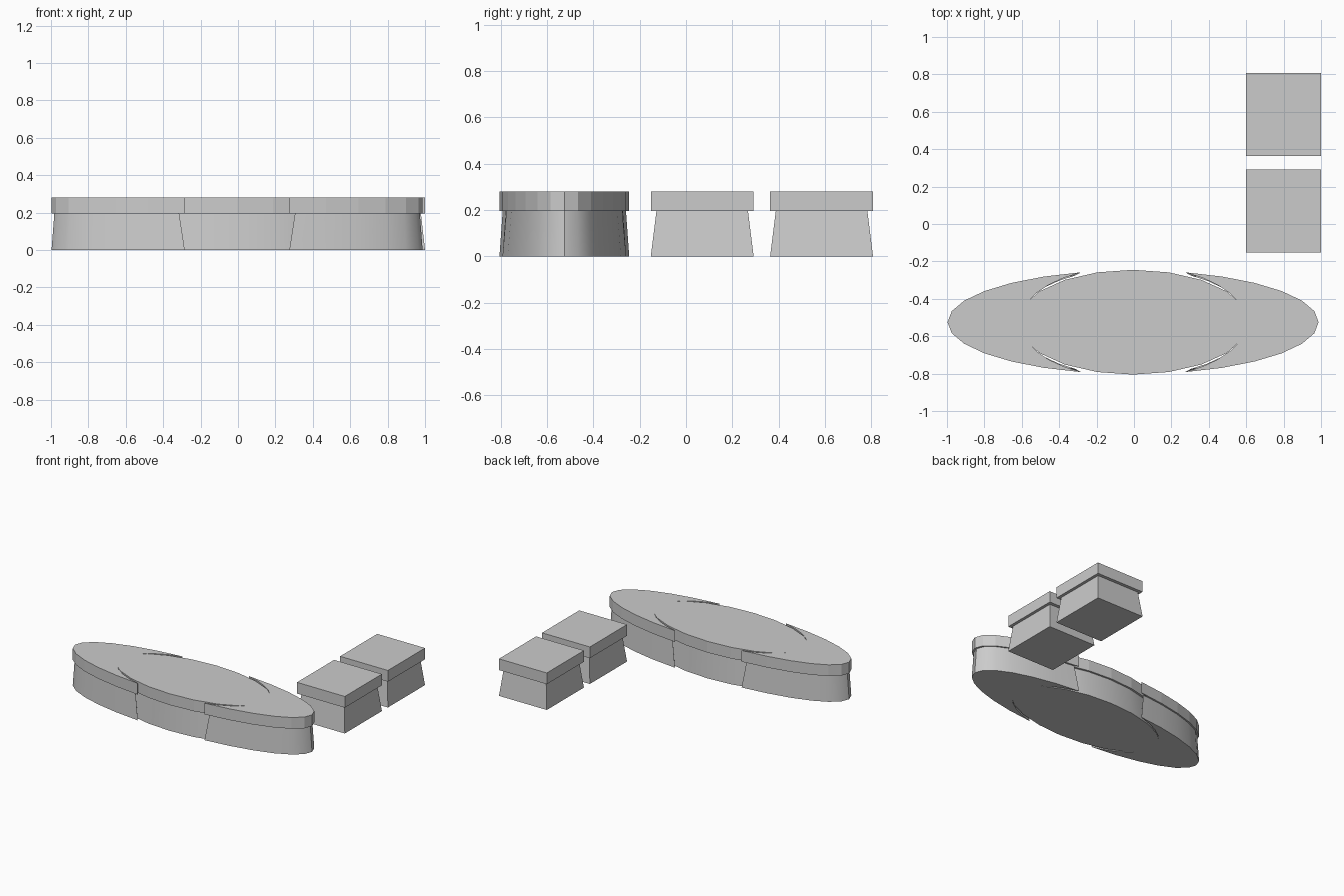
import bpy
import bmesh
from math import sin, cos, pi, radians

cube = bpy.data.objects.get("Cube")
if cube:
    bpy.data.objects.remove(cube)

grey = bpy.data.materials.new("plain grey")
grey.use_nodes = True
grey.diffuse_color = (0.6, 0.6, 0.6, 1)
grey.node_tree.nodes["Principled BSDF"].inputs["Base Color"].default_value = grey.diffuse_color

BASE_TOP, TOP = 0.195, 0.28
CX, CY = -0.005, -0.525


def arc(a, b, start, end, steps):
    """Points along part of an ellipse."""
    angles = [start + (end - start) * i / steps for i in range(steps + 1)]
    return [(a * cos(t), b * sin(t)) for t in angles]


def prism(name, outline, z0, z1, pivot, scale, smooth):
    """Extrude an outline, scaling its upper rim about the pivot."""
    bm = bmesh.new()
    lower = [bm.verts.new((x, y, z0)) for x, y in outline]
    upper = [bm.verts.new((pivot[0] + scale * (x - pivot[0]),
                           pivot[1] + scale * (y - pivot[1]), z1)) for x, y in outline]
    n = len(outline)
    bm.faces.new(lower[::-1])
    bm.faces.new(upper)
    for i in range(n):
        j = (i + 1) % n
        bm.faces.new((lower[i], lower[j], upper[j], upper[i]))
    bmesh.ops.recalc_face_normals(bm, faces=bm.faces)
    mesh = bpy.data.meshes.new(name)
    bm.to_mesh(mesh)
    bm.free()
    mesh.materials.append(grey)
    obj = bpy.data.objects.new(name, mesh)
    bpy.context.collection.objects.link(obj)
    if smooth:
        bpy.ops.object.select_all(action="DESELECT")
        obj.select_set(True)
        bpy.context.view_layer.objects.active = obj
        bpy.ops.object.shade_smooth_by_angle(angle=radians(35))


def table(name, outline, pivot, scale):
    """Tapered base, wide at the floor, under a slab top."""
    prism(name + "_base", outline, 0, BASE_TOP, pivot, scale, True)
    prism(name + "_top", outline, BASE_TOP, TOP, pivot, 1, False)


# Oval middle table
oval = arc(0.62, 0.28, 0, 2 * pi, 20)[:-1]
table("middle_table", [(CX + x, CY + y) for x, y in oval], (CX, CY), 0.95)

# Crescent end tables wrapped around the oval
crescent = arc(0.992, 0.278, -1.285, 1.285, 12) + arc(0.605, 0.30, 1.09, -1.09, 12)
for name, side in (("left_end_table", 1), ("right_end_table", -1)):
    outline = [(CX + side * x, CY + y) for x, y in crescent]
    table(name, outline, (CX + side * 0.755, CY), 0.9375)

# Two box stools
for name, y in (("front_stool", 0.07), ("back_stool", 0.585)):
    box = [(0.8 + sx * 0.2, y + sy * 0.222) for sx, sy in ((-1, -1), (1, -1), (1, 1), (-1, 1))]
    table(name, box, (0.8, y), 0.89)
